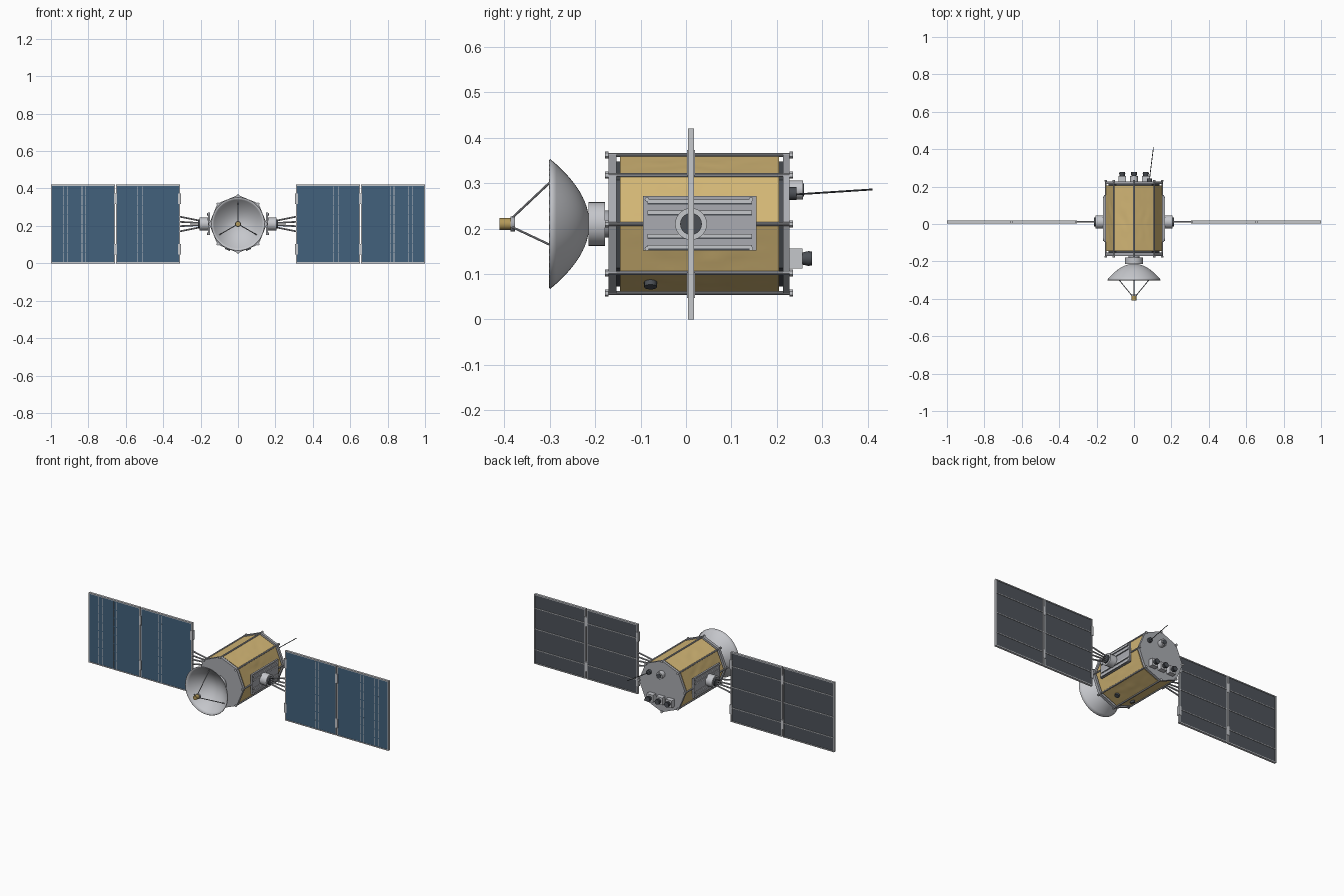
import bpy, bmesh, math
from mathutils import Vector, noise

cube = bpy.data.objects.get("Cube")
if cube:
    bpy.data.objects.remove(cube, do_unlink=True)

CZ = 0.21      # height of the body axis
PY = 0.011     # depth of the solar wings


def material(name, rgb):
    m = bpy.data.materials.new(name)
    m.use_nodes = True
    m.diffuse_color = (*rgb, 1)
    m.node_tree.nodes["Principled BSDF"].inputs["Base Color"].default_value = (*rgb, 1)
    return m


LIGHT = material("light grey", (0.56, 0.57, 0.6))
GREY = material("mid grey", (0.4, 0.41, 0.44))
DARK = material("dark grey", (0.07, 0.078, 0.09))
BACK = material("panel back", (0.075, 0.085, 0.1))
BLUE = material("cell blue", (0.055, 0.12, 0.2))
FOIL = material("gold foil", (0.65, 0.47, 0.18))
BRASS = material("brass", (0.45, 0.32, 0.1))


def finish(name, bm, mat, angle=None):
    bmesh.ops.recalc_face_normals(bm, faces=bm.faces)
    me = bpy.data.meshes.new(name)
    bm.to_mesh(me)
    bm.free()
    me.materials.append(mat)
    ob = bpy.data.objects.new(name, me)
    bpy.context.collection.objects.link(ob)
    if angle:
        bpy.ops.object.select_all(action='DESELECT')
        ob.select_set(True)
        bpy.context.view_layer.objects.active = ob
        bpy.ops.object.shade_smooth_by_angle(angle=math.radians(angle))
    return ob


def box(name, lo, hi, mat):
    bm = bmesh.new()
    bmesh.ops.create_cube(bm, size=1)
    for v in bm.verts:
        v.co = [l + (h - l) * (c + 0.5) for l, h, c in zip(lo, hi, v.co)]
    return finish(name, bm, mat)


def rod(name, a, b, r, mat, sides=10, r2=None, turn=0.0):
    """Cylinder or cone from point a to point b."""
    a, b = Vector(a), Vector(b)
    d = b - a
    bm = bmesh.new()
    bmesh.ops.create_cone(bm, cap_ends=True, segments=sides, radius1=r,
                          radius2=r if r2 is None else r2, depth=d.length)
    bmesh.ops.rotate(bm, verts=bm.verts, matrix=d.to_track_quat('Z', 'Y').to_matrix())
    bmesh.ops.translate(bm, verts=bm.verts, vec=(a + b) / 2)
    return finish(name, bm, mat, 35 if sides > 8 else None)


def axial(name, y0, y1, r, mat, sides=24, x=0.0, z=CZ, r2=None):
    return rod(name, (x, y0, z), (x, y1, z), r, mat, sides, r2)


def polar(r, deg, y):
    t = math.radians(deg)
    return (r * math.cos(t), y, CZ + r * math.sin(t))


def octagon(name, y0, y1, r, mat):
    bm = bmesh.new()
    ends = [[bm.verts.new(polar(r, 45 * k, y)) for k in range(8)] for y in (y0, y1)]
    for e in ends:
        bm.faces.new(e)
    for k in range(8):
        j = (k + 1) % 8
        bm.faces.new((ends[0][k], ends[0][j], ends[1][j], ends[1][k]))
    return finish(name, bm, mat)


# Body core and end plates
octagon("body_core", -0.16, 0.22, 0.137, DARK)
octagon("front_plate", -0.17, -0.153, 0.155, GREY)
octagon("rear_plate", 0.213, 0.228, 0.155, GREY)

# Crinkled foil wrap, one sheet per octagon side
bm = bmesh.new()
NU, NV = 10, 28
for side in range(8):
    a, b = Vector(polar(0.15, 45 * side, 0)), Vector(polar(0.15, 45 * side + 45, 0))
    out = Vector(polar(1, 45 * side + 22.5, 0)) - Vector((0, 0, CZ))
    grid = []
    for i in range(NU + 1):
        row = []
        for j in range(NV + 1):
            p = a.lerp(b, i / NU)
            p.y = -0.145 + 0.35 * j / NV
            fade = math.sin(math.pi * i / NU) * math.sin(math.pi * j / NV)
            q = Vector((p.x * 35, p.y * 18, p.z * 35))
            row.append(bm.verts.new(p + out * (0.0022 * fade * noise.noise(q))))
        grid.append(row)
    for i in range(NU):
        for j in range(NV):
            bm.faces.new((grid[i][j], grid[i + 1][j], grid[i + 1][j + 1], grid[i][j + 1]))
bmesh.ops.remove_doubles(bm, verts=bm.verts, dist=0.0001)
bmesh.ops.holes_fill(bm, edges=[e for e in bm.edges if e.is_boundary], sides=0)
finish("foil_wrap", bm, FOIL, 25)

# Corner rails with end nuts
for k in range(8):
    ang = 45 * k
    rod("corner_rail", polar(0.152, ang, -0.175), polar(0.152, ang, 0.232), 0.0045, GREY)
    for y in (-0.178, 0.228):
        rod("rail_nut", polar(0.152, ang, y), polar(0.152, ang, y + 0.007), 0.0075, LIGHT, 6)

# Dish with hub, feed and tripod
axial("dish_hub", -0.215, -0.178, 0.048, LIGHT, 32)
axial("dish_mount", -0.18, -0.165, 0.03, GREY)
bm = bmesh.new()
RINGS, SEG = 12, 48


def dish_y(r):
    return -0.214 - 0.086 * (r / 0.142) ** 2


tip = bm.verts.new((0, dish_y(0), CZ))
last = None
for i in range(1, RINGS + 1):
    r = 0.142 * i / RINGS
    ring = [bm.verts.new(polar(r, 360 * k / SEG, dish_y(r))) for k in range(SEG)]
    for k in range(SEG):
        j = (k + 1) % SEG
        bm.faces.new((last[k], last[j], ring[j], ring[k]) if last else (tip, ring[j], ring[k]))
    last = ring
dish = finish("dish", bm, LIGHT, 40)
shell = dish.modifiers.new("thickness", 'SOLIDIFY')
shell.thickness = 0.003
shell.offset = 0
axial("feed_horn", -0.41, -0.386, 0.013, BRASS, 16)
axial("feed_collar", -0.386, -0.376, 0.016, GREY, 16)
for ang in (90, 210, 330):
    rod("feed_strut", polar(0.012, ang, -0.384), polar(0.117, ang, dish_y(0.117)), 0.0025, GREY)

# Rear equipment: three thrusters, a sensor and a whip antenna
for x in (-0.063, 0, 0.063):
    box("thruster_block", (x - 0.021, 0.226, 0.112), (x + 0.021, 0.256, 0.156), LIGHT)
    axial("thruster_nozzle", 0.255, 0.272, 0.013, DARK, 20, x, 0.134, 0.017)
    axial("nozzle_lip", 0.272, 0.277, 0.015, DARK, 20, x, 0.134)
axial("rear_sensor", 0.226, 0.257, 0.021, LIGHT, 24, 0, 0.285)
axial("sensor_lens", 0.257, 0.26, 0.014, DARK, 24, 0, 0.285)
axial("antenna_base", 0.226, 0.243, 0.014, DARK, 16, 0.083, 0.277)
rod("whip_antenna", (0.083, 0.24, 0.275), (0.104, 0.41, 0.286), 0.002, DARK, 8)

# Small sensors on the lower foil sides
for x in (-0.045, 0.045):
    n = Vector((math.copysign(math.cos(math.radians(67.5)), x), 0, -math.sin(math.radians(67.5))))
    base = Vector((0, -0.078, CZ)) + n * 0.136
    rod("belly_sensor", base, base + n * 0.014, 0.014, DARK, 16)

# Both wings, s is the side
for s in (-1, 1):
    def sbox(name, x0, x1, y0, y1, z0, z1, mat):
        box(name, (min(s * x0, s * x1), y0, z0), (max(s * x0, s * x1), y1, z1), mat)

    # Louvre plate
    sbox("louvre_plate", 0.15, 0.161, -0.095, 0.155, 0.152, 0.272, GREY)
    for dz in (-0.05, -0.026, 0.026, 0.05):
        sbox("louvre_slat", 0.16, 0.165, -0.085, 0.145, CZ + dz - 0.004, CZ + dz + 0.004, LIGHT)
        sbox("louvre_gap", 0.16, 0.163, -0.085, 0.145, CZ + dz - 0.007, CZ + dz - 0.004, DARK)
    for y in (-0.086, 0.143):
        for dz in (-0.054, 0.054):
            rod("plate_bolt", (s * 0.16, y, CZ + dz), (s * 0.167, y, CZ + dz), 0.005, LIGHT, 8)

    # Drive and yoke struts
    rod("drive_housing", (s * 0.15, PY, CZ), (s * 0.205, PY, CZ), 0.035, LIGHT, 28)
    rod("drive_shaft", (s * 0.2, PY, CZ), (s * 0.213, PY, CZ), 0.024, DARK, 24)
    for dz in (-0.04, -0.012, 0.012, 0.04):
        rod("yoke_strut", (s * 0.195, PY, CZ + dz * 0.4), (s * 0.315, PY, CZ + dz), 0.0045, GREY)

    # Two framed panels
    for x0, x1 in ((0.31, 0.652), (0.658, 1.0)):
        sbox("panel_core", x0 + 0.004, x1 - 0.004, PY - 0.004, PY + 0.004, 0.004, 0.416, BACK)
        sbox("solar_cells", x0 + 0.006, x1 - 0.006, PY - 0.0055, PY - 0.0035, 0.006, 0.414, BLUE)
        for z in (0, 0.414):
            sbox("panel_rail", x0, x1, PY - 0.007, PY + 0.007, z, z + 0.006, LIGHT)
        for x in (x0, x1 - 0.006):
            sbox("panel_stile", x, x + 0.006, PY - 0.007, PY + 0.007, 0, 0.42, LIGHT)
        for z in (0.085, CZ, 0.335):
            sbox("back_rib", x0, x1, PY + 0.003, PY + 0.007, z - 0.002, z + 0.002, LIGHT)

    # Fine lines between the cell columns
    for x in (0.513, 0.535, 0.813, 0.834, 0.91, 0.931):
        for k in range(8):
            z = 0.008 + k * 0.0508
            sbox("cell_line", x - 0.0015, x + 0.0015, PY - 0.006, PY - 0.005, z, z + 0.046, LIGHT)

    # Hinges
    for x in (0.313, 0.655):
        for z in (0.075, 0.345):
            sbox("hinge", x - 0.008, x + 0.008, PY - 0.009, PY + 0.009, z - 0.028, z + 0.028, LIGHT)
